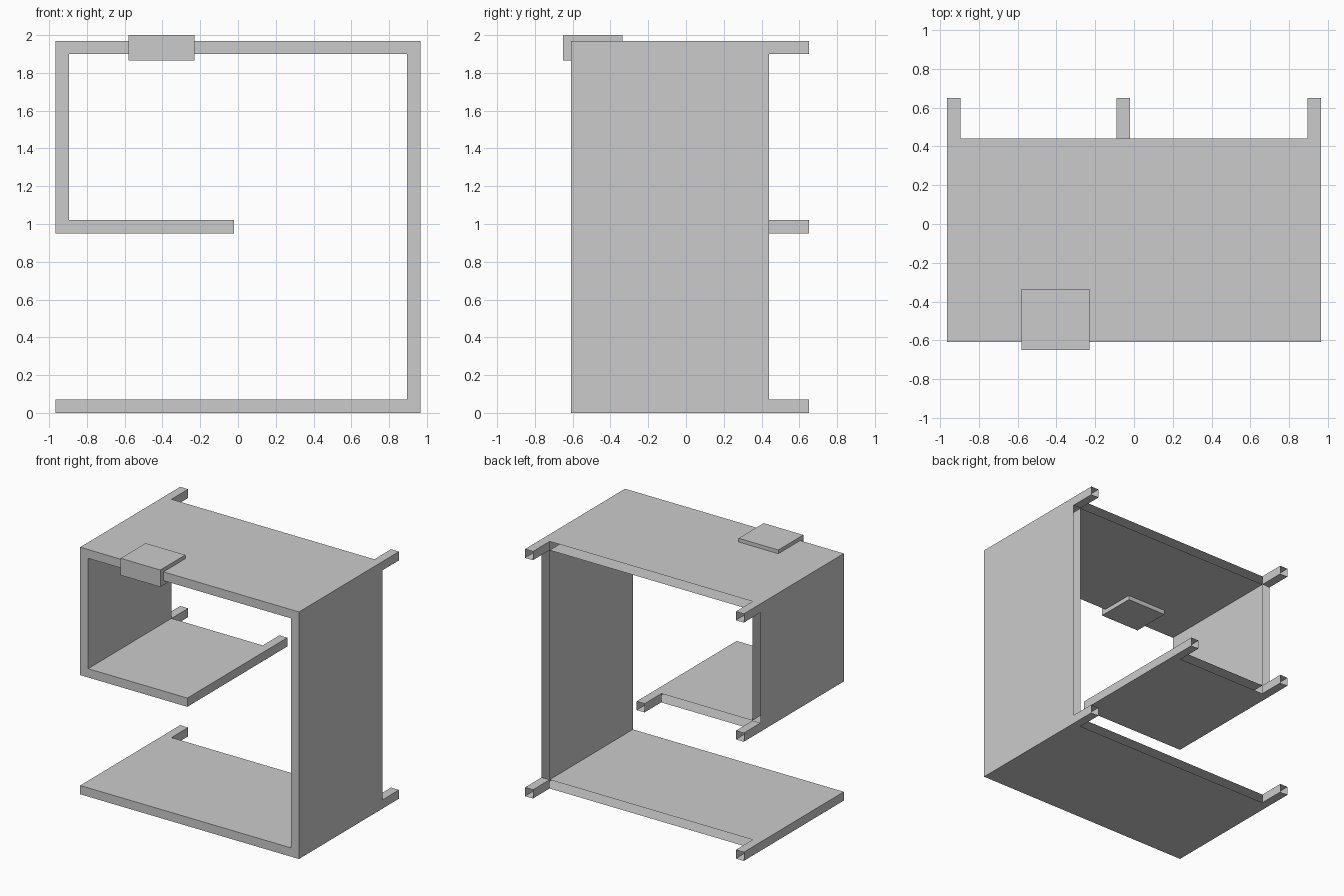
import bpy, bmesh

if "Cube" in bpy.data.objects:
    bpy.data.objects.remove(bpy.data.objects["Cube"])

FRONT, BACK, FOOT_END = -0.61, 0.44, 0.65
T = 0.07          # panel thickness
X = 0.965         # half width
H = 1.97          # height of the shelf body
MID = 0.95        # underside of the middle shelf


def extrude_outline(name, outline, y0, y1, cap_front=False, cap_back=False):
    """Extrude an (x, z) outline along y, with optional end caps."""
    bm = bmesh.new()
    a = [bm.verts.new((x, y0, z)) for x, z in outline]
    b = [bm.verts.new((x, y1, z)) for x, z in outline]
    n = len(outline)
    for i in range(n):
        j = (i + 1) % n
        bm.faces.new((a[i], b[i], b[j], a[j]))
    if cap_front:
        bm.faces.new(a)
    if cap_back:
        bm.faces.new(b[::-1])
    mesh = bpy.data.meshes.new(name)
    bm.to_mesh(mesh)
    bm.free()
    obj = bpy.data.objects.new(name, mesh)
    bpy.context.collection.objects.link(obj)
    return obj


def rect(x0, x1, z0, z1):
    return [(x0, z0), (x1, z0), (x1, z1), (x0, z1)]


# Spiral shelf body: one folded panel, hollow and open at the back
body = [(-X, 0), (X, 0), (X, H), (-X, H), (-X, MID), (-0.02, MID),
        (-0.02, MID + T), (-X + T, MID + T), (-X + T, H - T),
        (X - T, H - T), (X - T, T), (-X, T)]
extrude_outline("shelf_body", body, FRONT, BACK, cap_front=True)

# Open square spacer pegs at the back corners and shelf ends
pegs = [(-X, 0), (X - T, 0), (-X, H - T), (X - T, H - T),
        (-X, MID), (-0.02 - T, MID)]
for i, (x, z) in enumerate(pegs):
    extrude_outline(f"back_peg_{i + 1}", rect(x, x + T, z, z + T), BACK, FOOT_END)

# Block clamped over the front edge of the top panel
extrude_outline("top_block", rect(-0.58, -0.23, 1.865, 2.0), -0.65, -0.335,
                cap_front=True, cap_back=True)
